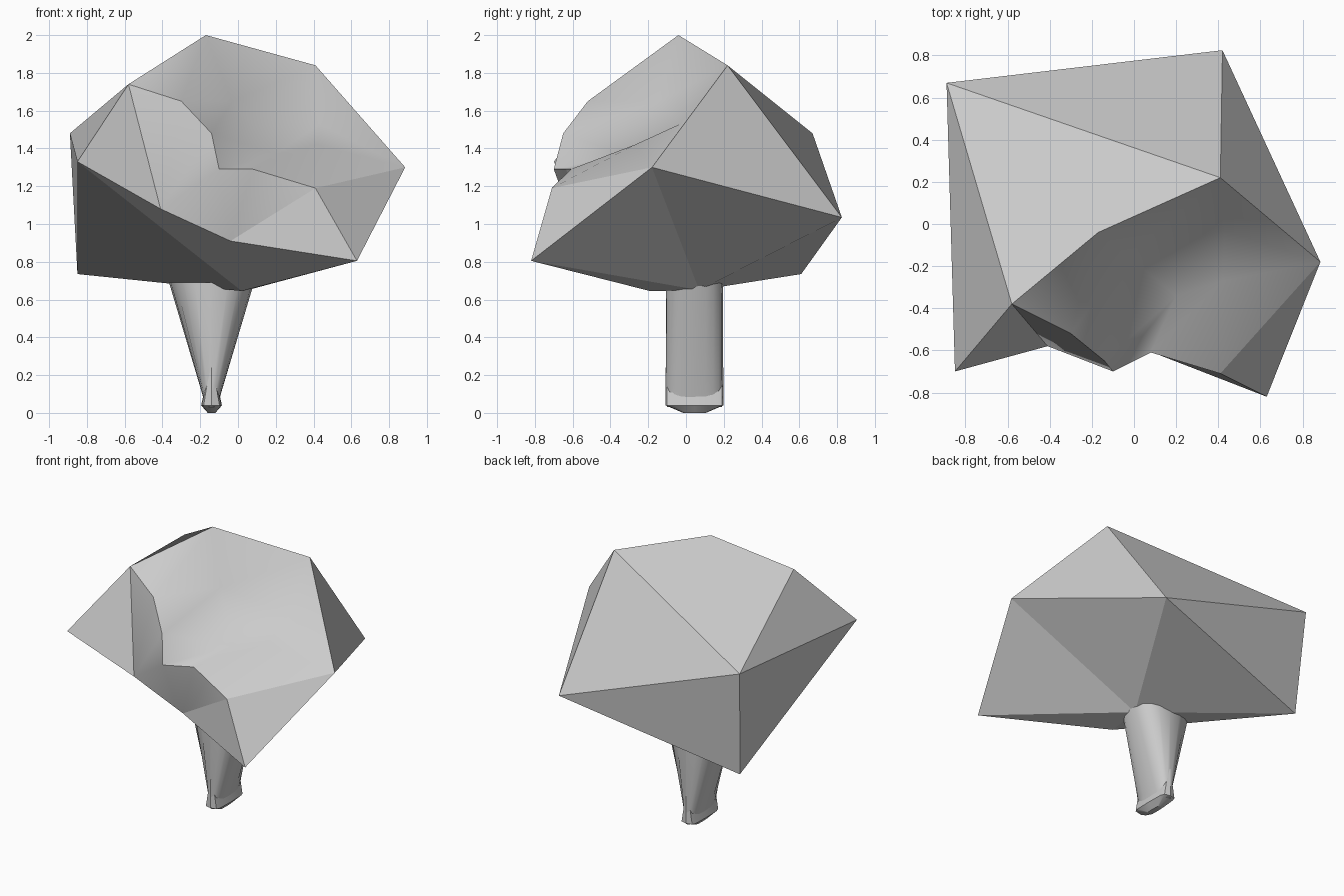
import bpy, bmesh, math

cube = bpy.data.objects.get("Cube")
if cube:
    bpy.data.objects.remove(cube, do_unlink=True)

grey = bpy.data.materials.new("stone_grey")
grey.use_nodes = True
colour = (0.6, 0.6, 0.6, 1)
grey.diffuse_color = colour
grey.node_tree.nodes["Principled BSDF"].inputs["Base Color"].default_value = colour


def finish(name, bm):
    """Turn a bmesh into a named object with the grey material."""
    bmesh.ops.recalc_face_normals(bm, faces=bm.faces[:])
    mesh = bpy.data.meshes.new(name)
    bm.to_mesh(mesh)
    bm.free()
    mesh.materials.append(grey)
    obj = bpy.data.objects.new(name, mesh)
    bpy.context.scene.collection.objects.link(obj)
    return obj


# Faceted chair body: corners of the outer boulder
corners = dict(
    back_top=(-.17, -.04, 2), left_top=(.41, .22, 1.84), right_top=(-.58, -.38, 1.74),
    back_right=(-.89, .67, 1.48), front_right=(-.85, -.70, 1.33), left_tip=(.885, -.18, 1.3),
    front_left=(.63, -.82, .805), back_left=(.42, .825, 1.035), low_right=(-.85, .61, .735),
    under_front=(.02, -.19, .645), under_back=(.05, .07, .65),
    notch=(-.41, -.58, 1.08), apron=(-.04, -.56, .91))

# Hollow seat: rows from the top of the backrest to the front lip
seat_rows = [
    ["right_top", "back_top", "left_top"],
    [(-.30, -.52, 1.65), (-.03, -.15, 1.65), (.43, -.03, 1.53)],
    [(-.14, -.65, 1.48), (.2, -.34, 1.37), (.42, -.27, 1.42)],
    [(-.10, -.70, 1.29), (.08, -.61, 1.29), (.41, -.71, 1.19)]]

bm = bmesh.new()
group = bm.faces.layers.int.new("group")
v = {name: bm.verts.new(co) for name, co in corners.items()}
grid = [[v[p] if isinstance(p, str) else bm.verts.new(p) for p in row] for row in seat_rows]
arm_rim = [row[0] for row in grid]
seat_side = [row[-1] for row in grid]
lip = grid[-1]


def face(verts, part=0):
    f = bm.faces.new(verts)
    f[group] = part
    f.smooth = part > 0


def flat(names):
    face([v[n] for n in names.split()])


def fan(centre, ring, part=0):
    for a, b in zip(ring, ring[1:]):
        face([centre, a, b], part)


# Flat outer facets
for names in ("back_right right_top back_top left_top",
              "back_right left_top back_left",
              "left_top left_tip back_left",
              "back_right front_right right_top",
              "back_right low_right front_right",
              "back_right back_left low_right",
              "front_right low_right under_front",
              "front_right notch right_top",
              "front_right under_front front_left apron notch"):
    flat(names)
fan(v["under_back"], [v[n] for n in
    "under_front front_left left_tip back_left low_right under_front".split()])
face([v["left_tip"], v["front_left"], lip[-1]])
face([v["front_left"], v["apron"], lip[-1]])

# Smooth seat hollow and the armrest facet that blends into it
for upper, lower in zip(grid, grid[1:]):
    for i in range(len(upper) - 1):
        fan(upper[i + 1], [lower[i + 1], lower[i], upper[i]], 1)
fan(v["left_tip"], seat_side, 1)

# Smooth recess below the lip
fan(v["notch"], arm_rim + [v["apron"]], 2)
fan(v["apron"], lip, 2)

for e in bm.edges:
    e.smooth = len({f[group] for f in e.link_faces}) == 1
finish("chair_body", bm)


# Lofted stem: rounded cross-sections that narrow to a flared foot
def loft(name, rings, sides, centre, power):
    bm = bmesh.new()
    loops = []
    for z, rx, ry in rings:
        loop = []
        for i in range(sides):
            a = math.tau * i / sides
            c, s = math.cos(a), math.sin(a)
            x = math.copysign(abs(c) ** power, c) * rx
            y = math.copysign(abs(s) ** power, s) * ry
            loop.append(bm.verts.new((centre[0] + x, centre[1] + y, z)))
        loops.append(loop)
    for low, high in zip(loops, loops[1:]):
        for i in range(sides):
            j = (i + 1) % sides
            bm.faces.new([low[i], low[j], high[j], high[i]])
    bm.faces.new(loops[0])
    bm.faces.new(loops[-1])
    obj = finish(name, bm)
    bpy.ops.object.select_all(action="DESELECT")
    obj.select_set(True)
    bpy.context.view_layer.objects.active = obj
    bpy.ops.object.shade_smooth_by_angle(angle=math.radians(35))


middle = (-.14, .045)
loft("stem", [(.03, .03, .145), (.12, .055, .152), (.69, .225, .152)], 20, middle, .8)
loft("foot", [(0, .02, .06), (.04, .055, .154), (.24, .012, .154)], 12, middle, .4)
